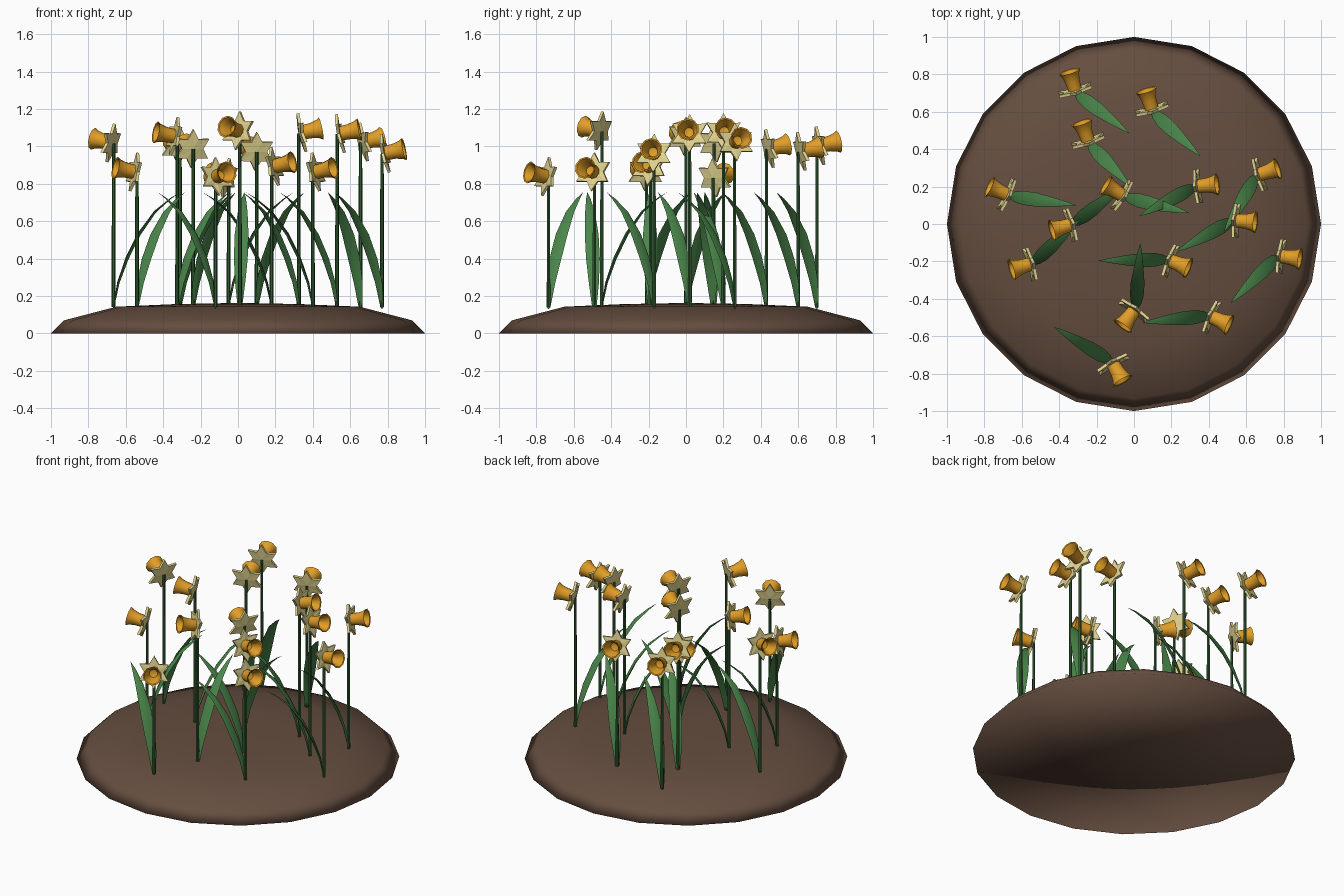
import bpy, bmesh, math
from mathutils import Vector, Matrix

if "Cube" in bpy.data.objects:
    bpy.data.objects.remove(bpy.data.objects["Cube"])


def material(name, col):
    m = bpy.data.materials.new(name)
    m.diffuse_color = (*col, 1)
    m.use_nodes = True
    m.node_tree.nodes["Principled BSDF"].inputs["Base Color"].default_value = m.diffuse_color
    return m


SOIL = material("soil", (0.13, 0.075, 0.05))
STEM = material("stem_green", (0.03, 0.10, 0.03))
LEAF = material("leaf_green", (0.07, 0.24, 0.07))
PETAL = material("pale_yellow", (0.76, 0.66, 0.28))
CUP = material("orange", (0.75, 0.34, 0.02))


def make(name, bm, mat, matrix=Matrix(), smooth=None):
    bmesh.ops.recalc_face_normals(bm, faces=bm.faces)
    me = bpy.data.meshes.new(name)
    bm.to_mesh(me)
    bm.free()
    me.transform(matrix)
    me.materials.append(mat)
    ob = bpy.data.objects.new(name, me)
    bpy.context.collection.objects.link(ob)
    if smooth:
        bpy.ops.object.select_all(action='DESELECT')
        ob.select_set(True)
        bpy.context.view_layer.objects.active = ob
        bpy.ops.object.shade_smooth_by_angle(angle=math.radians(smooth))
    return ob


def skin(rings, cap_start=None, cap_end=None):
    """Bridge successive rings of points; caps are fans to a point."""
    bm = bmesh.new()
    vs = [[bm.verts.new(p) for p in r] for r in rings]
    n = len(vs[0])
    for a, b in zip(vs, vs[1:]):
        for i in range(n):
            j = (i + 1) % n
            bm.faces.new((a[i], a[j], b[j], b[i]))
    for ring, tip in ((vs[0], cap_start), (vs[-1], cap_end)):
        if tip is not None:
            c = bm.verts.new(tip)
            for i in range(n):
                bm.faces.new((ring[i], ring[(i + 1) % n], c))
    return bm


def lathe(profile, n, start, end):
    rings = [[(r * math.cos(2 * math.pi * i / n), r * math.sin(2 * math.pi * i / n), z)
              for i in range(n)] for r, z in profile]
    return skin(rings, (0, 0, start), (0, 0, end))


def star():
    """Six pointed petals as one thin plate, slightly dished."""
    rings = []
    for z in (-0.008, 0.008):
        ring = []
        for i in range(12):
            r, dz = (0.105, 0.006) if i % 2 == 0 else (0.06, 0)
            a = math.pi * i / 6
            ring.append((r * math.cos(a), r * math.sin(a), z + dz))
        rings.append(ring)
    return skin(rings, (0, 0, -0.012), (0, 0, 0.008))


def leaf(heading, reach):
    """Arching blade with a diamond section, pointed at the tip."""
    d = Vector((math.cos(heading), math.sin(heading), 0))
    side = Vector((-d.y, d.x, 0))
    rings = []
    # outward fraction, height, half width
    path = [(0.0, 0.14, 0.012), (0.07, 0.27, 0.027), (0.2, 0.4, 0.037),
            (0.38, 0.53, 0.037), (0.62, 0.65, 0.026), (0.85, 0.72, 0.012)]
    for k, (t, z, w) in enumerate(path):
        c = d * (t * reach) + Vector((0, 0, z))
        slope = math.radians(72 - 9 * k)
        nrm = Vector((0, 0, 1)) * math.cos(slope) - d * math.sin(slope)
        h = w * 0.25
        rings.append([c + side * w, c + nrm * h, c - side * w, c - nrm * h])
    return skin(rings, Vector((0, 0, 0.13)), d * reach + Vector((0, 0, 0.755)))


# Soil mound
make("soil_mound", lathe([(1, 0), (0.93, 0.07), (0.65, 0.143), (0.33, 0.157)], 20, 0, 0.163),
     SOIL, smooth=180)

# stem x, stem y, flower height, facing angle, leaf angle, leaf reach
PLANTS = [
    (-0.31, 0.70, 1.00, 107, -37, 0.36), (0.10, 0.60, 0.97, 107, -43, 0.35),
    (-0.24, 0.43, 0.985, 109, -46, 0.33), (-0.665, 0.15, 1.015, 155, -8, 0.36),
    (-0.05, 0.145, 0.83, 148, -14, 0.36), (-0.325, 0.0, 1.05, 197, 37, 0.35),
    (-0.54, -0.21, 0.86, 197, 43, 0.35), (0.325, 0.20, 1.07, 6, 208, 0.34),
    (0.655, 0.26, 1.02, 18, 240, 0.35), (0.53, 0.02, 1.065, -5, 209, 0.35),
    (0.18, -0.19, 0.89, -22, 181, 0.37), (0.77, -0.17, 0.96, -8, 225, 0.36),
    (0.01, -0.45, 1.08, 234, 86, 0.35), (0.40, -0.49, 0.86, -24, 186, 0.36),
    (-0.12, -0.735, 0.835, -60, 149, 0.36),
]
CUP_PROFILE = [(0.038, 0), (0.041, 0.05), (0.049, 0.085), (0.06, 0.105),
               (0.052, 0.102), (0.037, 0.075), (0.026, 0.03)]

for i, (x, y, z, face, la, reach) in enumerate(PLANTS, 1):
    base = Matrix.Translation((x, y, 0))
    make(f"stem_{i}", lathe([(0.011, 0.14), (0.009, z)], 6, 0.14, z), STEM, base, 40)
    make(f"leaf_{i}", leaf(math.radians(la), reach), LEAF, base, 30)
    # Flower axis points along the facing angle, tipped up slightly
    head = (Matrix.Translation((x, y, z)) @ Matrix.Rotation(math.radians(face), 4, 'Z')
            @ Matrix.Rotation(math.radians(78), 4, 'Y') @ Matrix.Translation((0, 0, 0.012)))
    make(f"petals_{i}", star(), PETAL, head)
    make(f"cup_{i}", lathe(CUP_PROFILE, 10, 0, 0.02), CUP,
         head @ Matrix.Translation((0, 0, 0.006)), 40)
